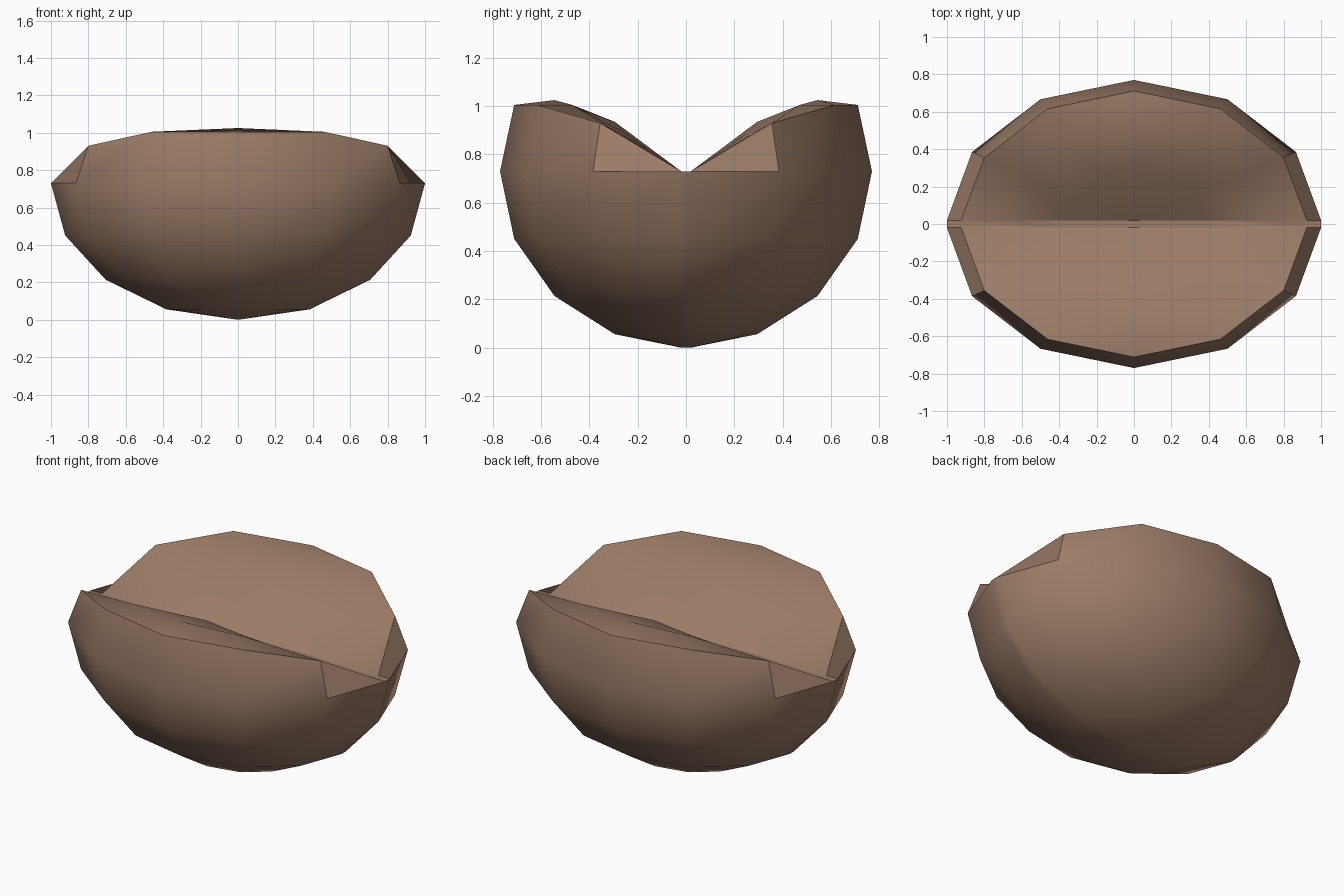
import bpy, bmesh
from math import sin, cos, radians

if "Cube" in bpy.data.objects:
    bpy.data.objects.remove(bpy.data.objects["Cube"])

RX, RY, RZ, MID, GAP = 1.0, 0.77, 0.73, 0.73, 0.02

# heights of the upper rings, folded inwards to form the crease
# (from the crease end to the middle of each lobe)
FOLD = {1: [.73, .93, 1.005, 1.005],
        2: [.73, .885, 1.005, 1.025],
        3: [.73, .815, .89, .935],
        4: [.73, .73, .73, .73]}


def point(ring, step, side):
    lat, lon = radians(ring * 22.5), radians(step * 30)
    x = RX * cos(lat) * cos(lon)
    y = max(RY * cos(lat) * sin(lon), GAP)
    z = MID + RZ * sin(lat)
    if ring > 0:
        z = FOLD[ring][min(step, 6 - step)]
    return x * side, y * side, z


# two lobes joined by a narrow strip all around
bm = bmesh.new()
columns = [(s, side) for side in (1, -1) for s in range(7)]
grid = [[bm.verts.new(point(r, s, side)) for r in range(-4, 5)] for s, side in columns]
for i, a in enumerate(grid):
    b = grid[(i + 1) % len(grid)]
    for r in range(8):
        bm.faces.new((a[r], b[r], b[r + 1], a[r + 1]))
bmesh.ops.remove_doubles(bm, verts=bm.verts, dist=0.001)
bmesh.ops.recalc_face_normals(bm, faces=bm.faces)
mesh = bpy.data.meshes.new("bean")
bm.to_mesh(mesh)
bm.free()
bean = bpy.data.objects.new("bean", mesh)
bpy.context.collection.objects.link(bean)

# brown colour
mat = bpy.data.materials.new("brown")
mat.diffuse_color = (0.33, 0.2, 0.135, 1)
mat.use_nodes = True
mat.node_tree.nodes["Principled BSDF"].inputs["Base Color"].default_value = mat.diffuse_color
mesh.materials.append(mat)

# smooth skin with a sharp rim
bpy.context.view_layer.objects.active = bean
bean.select_set(True)
bpy.ops.object.shade_smooth_by_angle(angle=radians(32))
